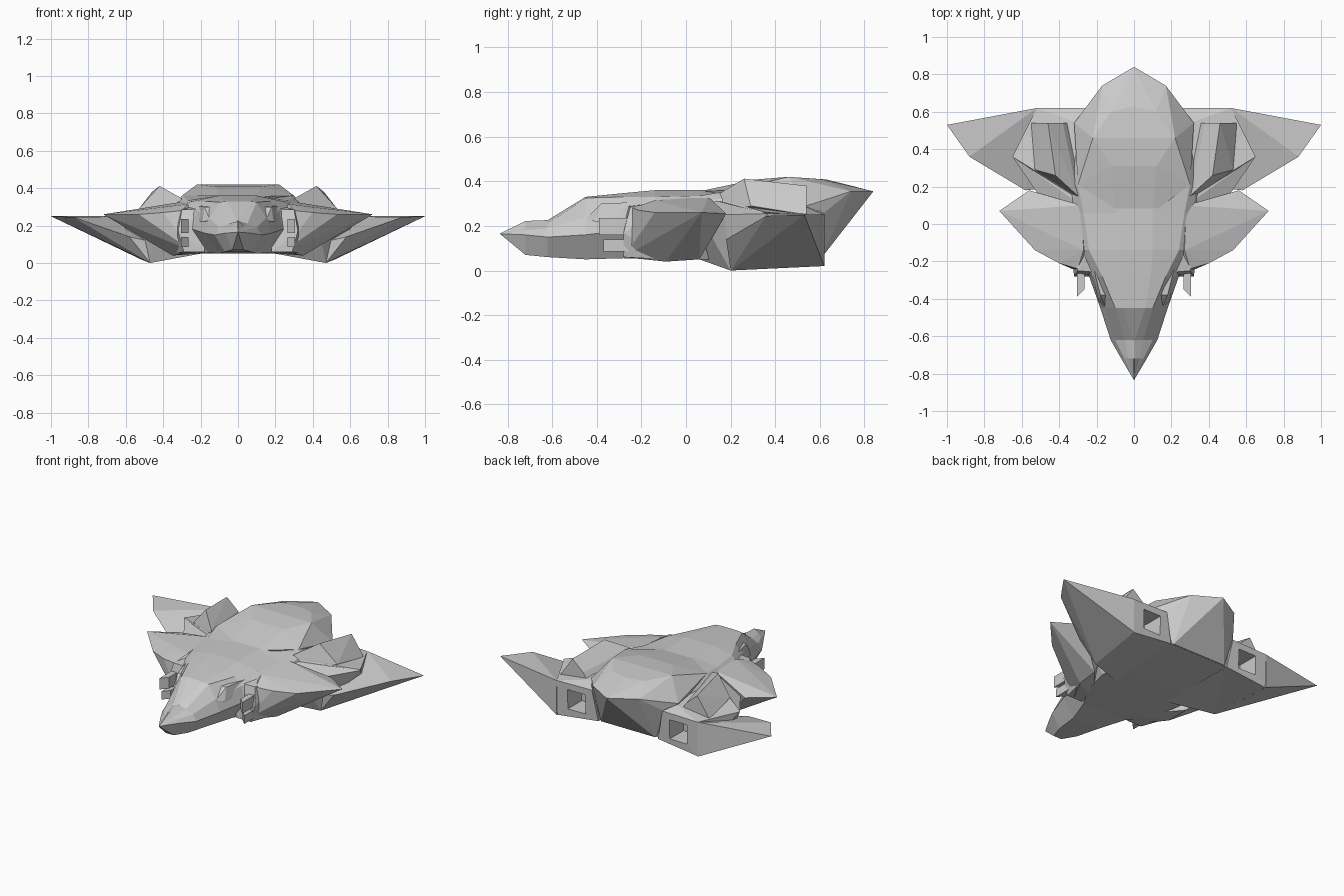
import bpy, bmesh


def finish(name, bm):
    bmesh.ops.recalc_face_normals(bm, faces=bm.faces)
    mesh = bpy.data.meshes.new(name)
    bm.to_mesh(mesh)
    bm.free()
    ob = bpy.data.objects.new(name, mesh)
    bpy.context.collection.objects.link(ob)
    return ob


def hull(name, points, mirrored=True):
    """Faceted solid wrapped around a few corner points."""
    bm = bmesh.new()
    for p in points:
        bm.verts.new(p)
    res = bmesh.ops.convex_hull(bm, input=bm.verts)
    junk = {g for g in res["geom_interior"] + res["geom_unused"]
            if isinstance(g, bmesh.types.BMVert)}
    bmesh.ops.delete(bm, geom=list(junk), context="VERTS")
    ob = finish(name, bm)
    if mirrored:
        ob.modifiers.new("mirror", "MIRROR").use_mirror_merge = False
    return ob


def both(points):
    return points + [(-x, y, z) for x, y, z in points if x]


def loft(name, tip, sections):
    """Skin symmetric half profiles (x, z) placed along y, closed at a tip."""
    bm = bmesh.new()
    rings = []
    for y, half in sections:
        ring = half + [(-x, z) for x, z in reversed(half)]
        rings.append([bm.verts.new((x, y, z)) for x, z in ring])
    n = len(rings[0])
    for a, b in zip(rings, rings[1:]):
        for i in range(n):
            j = (i + 1) % n
            bm.faces.new((a[i], a[j], b[j], b[i]))
    t = bm.verts.new(tip)
    for i in range(n):
        bm.faces.new((t, rings[0][i], rings[0][(i + 1) % n]))
    bm.faces.new(rings[-1])
    return finish(name, bm)


# Central fuselage with pointed nose
loft("fuselage", (0, -.835, .165), [
    (-.72, [(.03, .07), (.068, .16), (.05, .18), (.03, .195), (.004, .222)]),
    (-.62, [(.07, .06), (.125, .15), (.10, .19), (.05, .21), (.004, .226)]),
    (-.45, [(.10, .05), (.18, .16), (.15, .24), (.10, .325), (.06, .33)]),
    (-.28, [(.16, .055), (.24, .18), (.22, .28), (.17, .33), (.09, .347)]),
    (-.14, [(.25, .05), (.34, .20), (.29, .29), (.24, .33), (.10, .36)]),
    (.06, [(.30, .05), (.40, .22), (.32, .31), (.27, .335), (.10, .36)]),
    (.21, [(.30, .05), (.38, .22), (.33, .33), (.30, .36), (.12, .36)]),
    (.60, [(.22, .06), (.29, .22), (.28, .26), (.26, .30), (.10, .34)]),
])

# Rear dorsal dome tapering to the tail point
hull("rear_dome", both([
    (.10, .06, .355), (.30, .21, .36), (.32, .54, .29), (.26, .62, .26),
    (.17, .74, .355), (0, .84, .355), (.12, .31, .408), (.22, .46, .42),
    (.12, .60, .41), (0, .63, .408), (.20, .61, .06), (.25, .3, .08),
]), mirrored=False)

# Shoulder strakes
hull("front_wing", [
    (.20, -.25, .20), (.30, -.24, .28), (.40, -.21, .27), (.53, -.14, .26),
    (.72, .07, .26), (.56, .18, .255), (.28, .10, .33), (.27, -.14, .315),
    (.35, -.09, .04), (.36, .06, .05), (.24, -.28, .06), (.15, -.2, .055),
])

# Thin swept rear wings
hull("rear_wing", [
    (.58, .18, .14), (.88, .36, .245), (1.0, .53, .25), (.62, .57, .22),
    (.52, .62, .25), (.52, .62, .02), (.47, .20, 0), (.40, .2, .1),
])

# Engine bodies between dome and wings, with an exhaust recess in the back
body = hull("engine_body", [
    (.42, .06, .25), (.52, .17, .25), (.65, .36, .255), (.55, .54, .25),
    (.52, .62, .25), (.26, .62, .255), (.28, .10, .32), (.30, .54, .285),
    (.20, .06, .05), (.47, .20, 0), (.52, .615, .02), (.22, .61, .055),
])
cutter = hull("exhaust_cutter", [
    (x, y, z) for x in (.31, .44) for y in (.47, .7) for z in (.08, .21)
], mirrored=False)
cutter.hide_render = True
cutter.hide_set(True)
cut = body.modifiers.new("recess", "BOOLEAN")
cut.operation, cut.object, cut.solver = "DIFFERENCE", cutter, "EXACT"
body.modifiers.move(1, 0)

# Engine housings on top of the bodies
hull("engine_housing", [
    (.30, .15, .345), (.42, .26, .412), (.53, .29, .29), (.46, .54, .38),
    (.55, .54, .25), (.38, .54, .31), (.34, .54, .25), (.36, .16, .25),
])
hull("engine_fin", [
    (.31, .15, .32), (.53, .29, .28), (.65, .36, .26), (.55, .54, .25),
    (.45, .3, .24), (.4, .16, .26),
])

# Intake cheeks beside the nose
hull("cheek", [
    (.18, -.26, .29), (.30, -.25, .285), (.32, -.28, .17), (.29, -.28, .06),
    (.18, -.28, .06), (.20, -.10, .06), (.34, -.10, .05), (.34, -.10, .27),
    (.22, -.10, .31),
])

# Paired gun barrels, upper and lower
for name, z0, z1, y0 in (("upper_gun", .16, .235, -.39), ("lower_gun", .085, .14, -.37)):
    hull(name, [(x, y, z) for x in (.265, .305) for z in (z0, z1)
                for y in (y0 + (.04 if x < .3 else 0), -.22)])

# Sensor blocks either side of the nose deck
hull("nose_block", [
    (.11, -.44, .23), (.15, -.45, .23), (.11, -.38, .30), (.18, -.38, .30),
    (.19, -.41, .22), (.13, -.14, .30), (.24, -.14, .31), (.24, -.2, .22),
])
